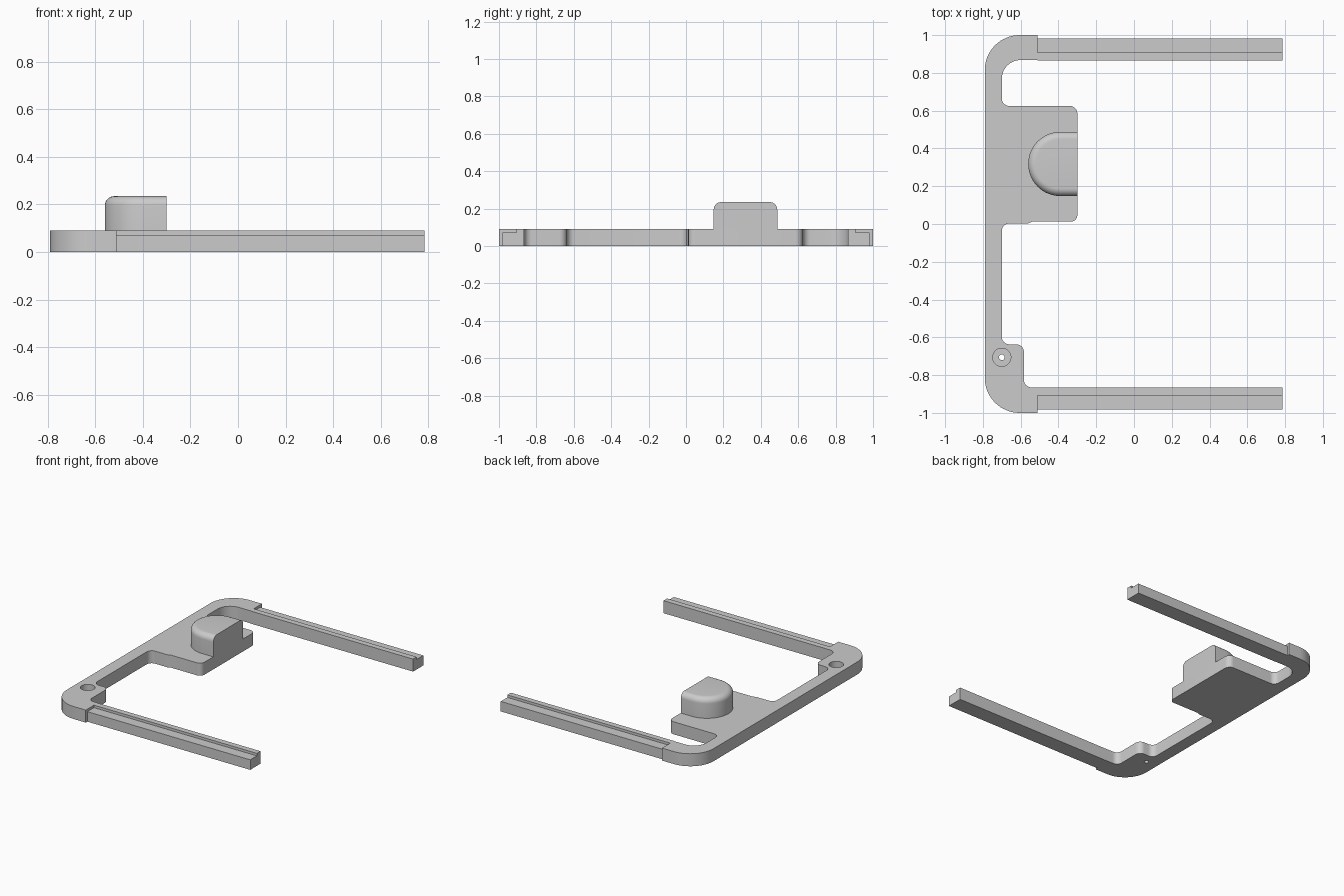
import bpy, bmesh, math
from mathutils import Vector

if "Cube" in bpy.data.objects:
    bpy.data.objects.remove(bpy.data.objects["Cube"])

grey = bpy.data.materials.new("plain grey")
grey.diffuse_color = (0.6, 0.6, 0.6, 1)
grey.use_nodes = True
grey.node_tree.nodes["Principled BSDF"].inputs["Base Color"].default_value = grey.diffuse_color

H = 0.09           # frame thickness
X_END, X_STEP = 0.785, -0.51


def loft(name, rings):
    """Closed solid through rings with equal point counts."""
    bm = bmesh.new()
    loops = [[bm.verts.new(p) for p in ring] for ring in rings]
    n = len(loops[0])
    for a, b in zip(loops, loops[1:]):
        for i in range(n):
            j = (i + 1) % n
            bm.faces.new((a[i], a[j], b[j], b[i]))
    bm.faces.new(loops[0][::-1])
    bm.faces.new(loops[-1])
    bmesh.ops.recalc_face_normals(bm, faces=bm.faces)
    mesh = bpy.data.meshes.new(name)
    bm.to_mesh(mesh)
    bm.free()
    mesh.materials.append(grey)
    obj = bpy.data.objects.new(name, mesh)
    bpy.context.collection.objects.link(obj)
    return obj


def activate(obj):
    bpy.ops.object.select_all(action='DESELECT')
    obj.select_set(True)
    bpy.context.view_layer.objects.active = obj


def smooth(obj):
    activate(obj)
    bpy.ops.object.shade_smooth_by_angle(angle=math.radians(30))


def rounded(corners):
    """Polygon from (x, y, radius) corners, each rounded by an arc."""
    pts = []
    for i, (x, y, r) in enumerate(corners):
        p = Vector((x, y))
        if r == 0:
            pts.append(p)
            continue
        a = (Vector(corners[i - 1][:2]) - p).normalized()
        b = (Vector(corners[(i + 1) % len(corners)][:2]) - p).normalized()
        half = a.angle(b) / 2
        c = p + (a + b).normalized() * r / math.sin(half)
        start = p + a * r / math.tan(half) - c
        end = p + b * r / math.tan(half) - c
        a0 = math.atan2(start.y, start.x)
        sweep = (math.atan2(end.y, end.x) - a0 + math.pi) % (2 * math.pi) - math.pi
        n = 16 if r > 0.08 else 8
        for k in range(n + 1):
            t = a0 + sweep * k / n
            pts.append(c + Vector((math.cos(t), math.sin(t))) * r)
    return pts


# C-shaped frame with tab and screw boss
outline = rounded([
    (X_STEP, 1, 0), (-0.79, 1, 0.185), (-0.79, -1, 0.185), (X_STEP, -1, 0),
    (X_STEP, -0.865, 0), (-0.583, -0.865, 0.04), (-0.583, -0.637, 0.04),
    (-0.70, -0.637, 0.04), (-0.70, 0.003, 0.04), (-0.56, 0.003, 0),
    (-0.54, 0.012, 0), (-0.30, 0.012, 0.035), (-0.30, 0.625, 0.04),
    (-0.70, 0.625, 0.04), (-0.70, 0.868, 0.10), (X_STEP, 0.868, 0)])
frame = loft("frame", [[(p.x, p.y, z) for p in outline] for z in (0, H)])

# counterbored screw hole
hole_rings = [[(-0.70 + r * math.cos(math.tau * i / 40),
                -0.706 + r * math.sin(math.tau * i / 40), z) for i in range(40)]
              for r, z in ((0.015, -0.05), (0.015, 0.03), (0.048, 0.03), (0.048, 0.15))]
cutter = loft("screw_hole_cutter", hole_rings)
cutter.hide_render = True
mod = frame.modifiers.new("screw hole", 'BOOLEAN')
mod.operation, mod.solver, mod.object = 'DIFFERENCE', 'EXACT', cutter
activate(frame)
bpy.ops.object.modifier_apply(modifier=mod.name)
bpy.data.objects.remove(cutter)
smooth(frame)

# side arms with a lowered outer ledge
for name, s in (("back_arm", 1), ("front_arm", -1)):
    section = [(0.866, 0), (0.982, 0), (0.982, 0.072),
               (0.907, 0.072), (0.907, H), (0.866, H)]
    loft(name, [[(x, s * y, z) for y, z in section] for x in (X_STEP, X_END)])

# D-shaped knob with a rounded top rim, flat face flush with the tab
R, F, TOP, CX, CY = 0.17, 0.04, 0.235, -0.39, 0.318


def d_ring(r, z):
    arc = [(CX + r * math.cos(t), CY + r * math.sin(t), z)
           for t in (math.pi * (0.5 + k / 32) for k in range(33))]
    return [(-0.30, CY + r, z)] + arc + [(-0.30, CY - r, z)]


fillet = [math.pi / 2 * k / 8 for k in range(9)]
knob = loft("knob", [d_ring(R, H)] +
            [d_ring(R - F + F * math.cos(t), TOP - F + F * math.sin(t)) for t in fillet])
smooth(knob)
